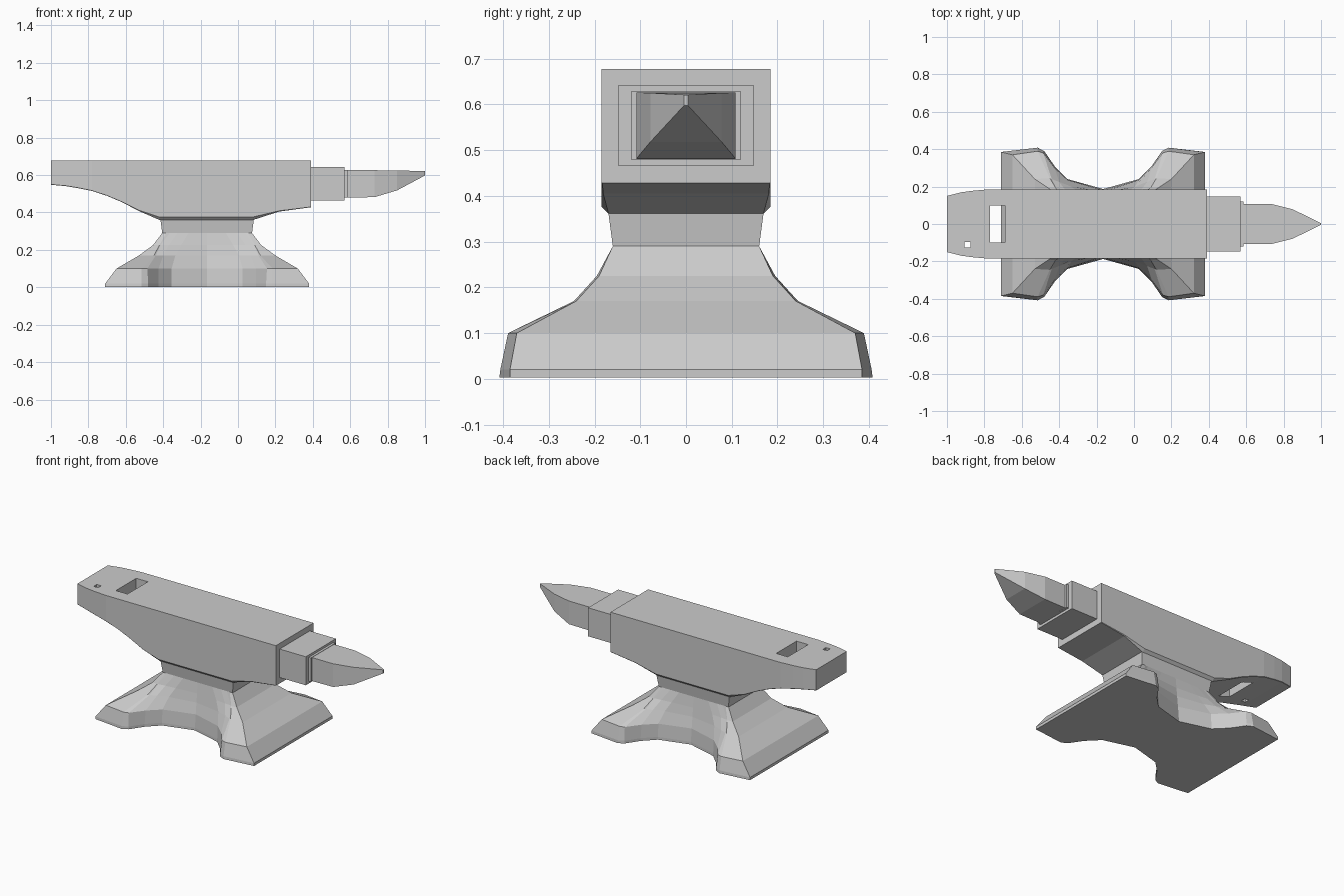
import bpy, bmesh

if "Cube" in bpy.data.objects:
    bpy.data.objects.remove(bpy.data.objects["Cube"])


def loft(name, rings):
    """Skin a closed, capped solid through equal-length rings of points."""
    bm = bmesh.new()
    vs = [[bm.verts.new(p) for p in r] for r in rings]
    n = len(vs[0])
    for a, b in zip(vs, vs[1:]):
        for i in range(n):
            j = (i + 1) % n
            bm.faces.new((a[i], a[j], b[j], b[i]))
    bm.faces.new(vs[0])
    bm.faces.new(vs[-1])
    bmesh.ops.recalc_face_normals(bm, faces=bm.faces)
    me = bpy.data.meshes.new(name)
    bm.to_mesh(me)
    bm.free()
    ob = bpy.data.objects.new(name, me)
    bpy.context.collection.objects.link(ob)
    return ob


def box(name, x0, x1, y0, y1, z0, z1):
    return loft(name, [[(x0, y0, z), (x1, y0, z), (x1, y1, z), (x0, y1, z)]
                       for z in (z0, z1)])


# Body: stations along x (x, half width, bottom z, bottom chamfer)
stations = [(-1.0, .15, .548, .002), (-.92, .17, .541, .002),
            (-.86, .178, .531, .002), (-.78, .185, .515, .002),
            (-.70, .185, .489, .002), (-.62, .185, .455, .002),
            (-.53, .185, .408, .004), (-.42, .185, .36, .016),
            (.08, .185, .36, .016), (.22, .185, .405, .004),
            (.39, .185, .428, .002)]
body = loft("anvil_body", [
    [(x, -w, .677), (x, w, .677), (x, w, zb + c), (x, w - c, zb),
     (x, c - w, zb), (x, -w, zb + c)] for x, w, zb, c in stations])

# Square tool holes through the heel
holes = [box("tool_hole_cutter", -.77, -.69, -.10, .10, .3, .8),
         box("punch_hole_cutter", -.905, -.875, -.125, -.095, .3, .8)]
for cutter in holes:
    cutter.hide_render = True
    cutter.hide_set(True)
    mod = body.modifiers.new("hole", 'BOOLEAN')
    mod.object = cutter
    mod.solver = 'EXACT'

# Step block in front of the body, and the narrow neck behind the horn
box("step_block", .38, .57, -.148, .148, .465, .642)
box("horn_neck", .56, .585, -.12, .12, .48, .628)

# Horn: rectangular sections narrowing to the tip (x, half width, bottom, top)
loft("horn", [[(x, -w, t), (x, w, t), (x, w, b), (x, -w, b)] for x, w, b, t in
              [(.575, .108, .48, .626), (.73, .108, .482, .626),
               (.85, .078, .518, .625), (1.0, .004, .598, .621)]])

# Waist and four-footed base: each level is one quarter outline, mirrored
CX = -.165
levels = [
    (.003, [(.545, .385), (.35, .408), (.315, .39), (.26, .31), (.19, .24), (0, .187)]),
    (.02, [(.545, .385), (.35, .406), (.315, .39), (.26, .31), (.19, .24), (0, .187)]),
    (.10, [(.485, .37), (.35, .389), (.32, .38), (.26, .30), (.19, .235), (0, .180)]),
    (.17, [(.365, .24), (.285, .245), (.275, .24), (.235, .225), (.17, .20), (0, .172)]),
    (.225, [(.29, .19), (.255, .195), (.25, .19), (.205, .185), (.14, .178), (0, .167)]),
    (.29, [(.24, .16), (.22, .16), (.20, .16), (.16, .16), (.10, .16), (0, .16)]),
    (.365, [(.25, .17), (.22, .17), (.20, .17), (.16, .17), (.10, .17), (0, .17)])]
rings = []
for z, q in levels:
    back = q + [(-x, y) for x, y in q[-2::-1]]
    full = back + [(-x, -y) for x, y in back]
    rings.append([(CX + x, y, z) for x, y in full])
loft("base", rings)
